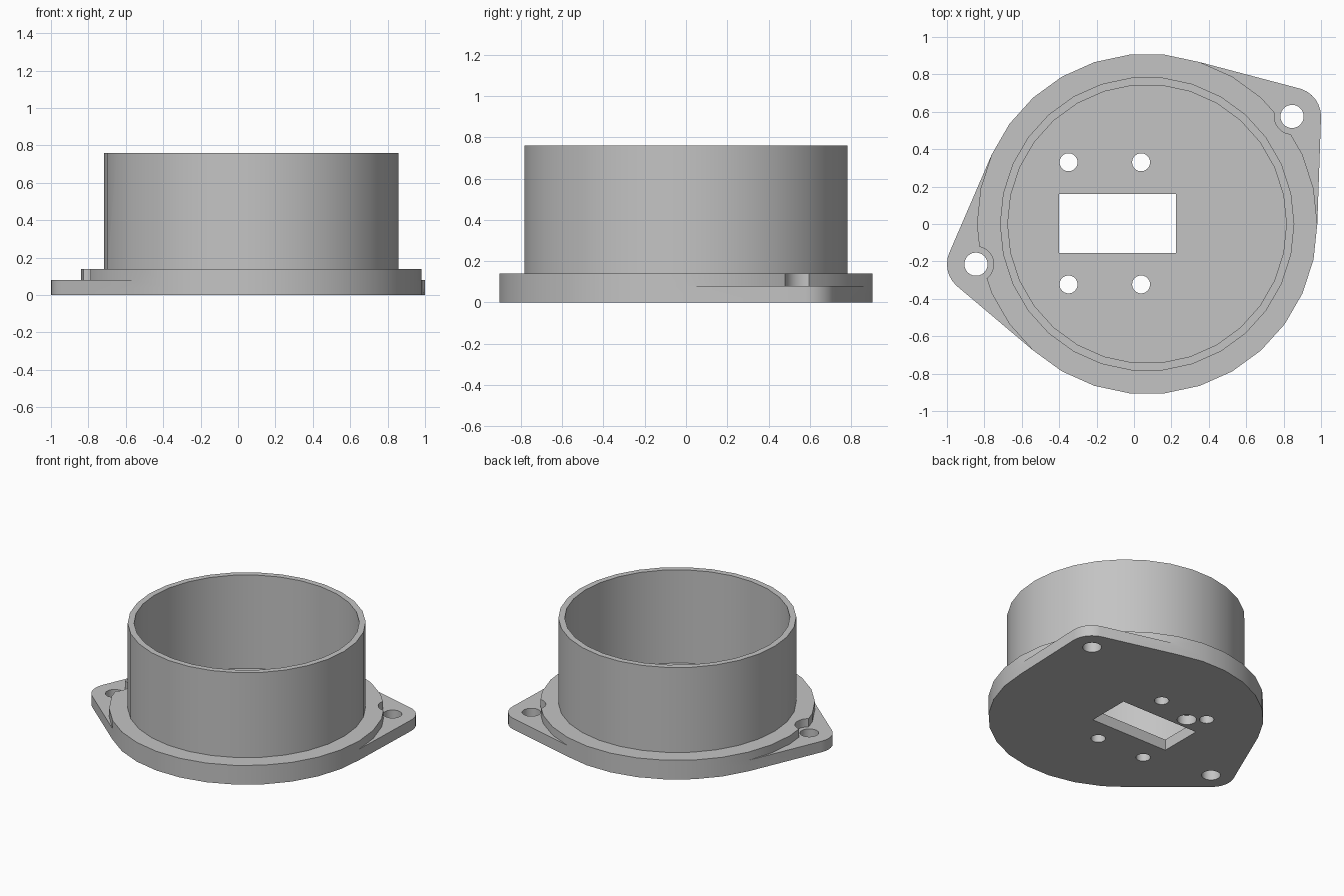
import bpy, bmesh, math
from mathutils import Vector

if "Cube" in bpy.data.objects:
    bpy.data.objects.remove(bpy.data.objects["Cube"], do_unlink=True)

SIDES = 30
CENTRE = (0.07, 0.0)
LUGS = [(0.845, 0.575), (-0.845, -0.215)]
FLOOR, FLANGE, TOP = 0.08, 0.14, 0.76

grey = bpy.data.materials.new("plain grey")
grey.use_nodes = True
colour = (0.55, 0.55, 0.55, 1)
grey.diffuse_color = colour
grey.node_tree.nodes["Principled BSDF"].inputs["Base Color"].default_value = colour


def ring(centre, radius, z):
    return [Vector((centre[0] + radius * math.cos(math.tau * i / SIDES),
                    centre[1] + radius * math.sin(math.tau * i / SIDES), z))
            for i in range(SIDES)]


def hull(name, points):
    """Convex solid around the points, with flat regions merged."""
    bm = bmesh.new()
    for p in points:
        bm.verts.new(p)
    res = bmesh.ops.convex_hull(bm, input=bm.verts)
    loose = [v for v in bm.verts if not v.link_faces]
    bmesh.ops.delete(bm, geom=loose, context='VERTS')
    bmesh.ops.dissolve_limit(bm, angle_limit=0.005, verts=bm.verts, edges=bm.edges)
    bmesh.ops.recalc_face_normals(bm, faces=bm.faces)
    mesh = bpy.data.meshes.new(name)
    bm.to_mesh(mesh)
    bm.free()
    mesh.materials.append(grey)
    ob = bpy.data.objects.new(name, mesh)
    bpy.context.collection.objects.link(ob)
    return ob


def cylinder(name, centre, radius, z0, z1):
    return hull(name, ring(centre, radius, z0) + ring(centre, radius, z1))


def combine(target, tool, operation):
    """Apply a boolean and discard the tool."""
    mod = target.modifiers.new(operation.lower(), 'BOOLEAN')
    mod.operation, mod.object, mod.solver = operation, tool, 'EXACT'
    bpy.context.view_layer.update()
    graph = bpy.context.evaluated_depsgraph_get()
    mesh = bpy.data.meshes.new_from_object(target.evaluated_get(graph))
    target.modifiers.clear()
    target.data = mesh
    bpy.data.objects.remove(tool, do_unlink=True)


# Base plate with two rounded lugs
outline = []
for z in (0, FLOOR):
    outline += ring(CENTRE, 0.91, z)
    for lug in LUGS:
        outline += ring(lug, 0.155, z)
housing = hull("flanged_housing", outline)

# Raised flange, notched around the lug screws
flange = cylinder("flange", CENTRE, 0.91, FLOOR / 2, FLANGE)
for lug in LUGS:
    combine(flange, cylinder("notch", lug, 0.095, -0.1, 0.3), 'DIFFERENCE')
combine(housing, flange, 'UNION')

# Round wall, hollowed down to the floor
combine(housing, cylinder("wall", CENTRE, 0.787, FLOOR / 2, TOP), 'UNION')
combine(housing, cylinder("hollow", CENTRE, 0.745, FLOOR, TOP + 0.1), 'DIFFERENCE')

# Lug holes and floor screw holes
holes = [(lug, 0.062) for lug in LUGS]
holes += [((x, y), 0.048) for x in (-0.35, 0.038) for y in (-0.323, 0.33)]
for centre, radius in holes:
    combine(housing, cylinder("hole", centre, radius, -0.1, 0.3), 'DIFFERENCE')

# Rectangular window in the floor
corners = [Vector((x, y, z)) for x in (-0.4, 0.225)
           for y in (-0.155, 0.16) for z in (-0.1, 0.3)]
combine(housing, hull("window", corners), 'DIFFERENCE')

# Blind recess on the underside
combine(housing, cylinder("recess", (-0.25, 0.245), 0.064, -0.1, 0.07), 'DIFFERENCE')

# Smooth the round walls, keep the edges sharp
bpy.ops.object.select_all(action='DESELECT')
housing.select_set(True)
bpy.context.view_layer.objects.active = housing
bpy.ops.object.shade_smooth_by_angle(angle=math.radians(25))
